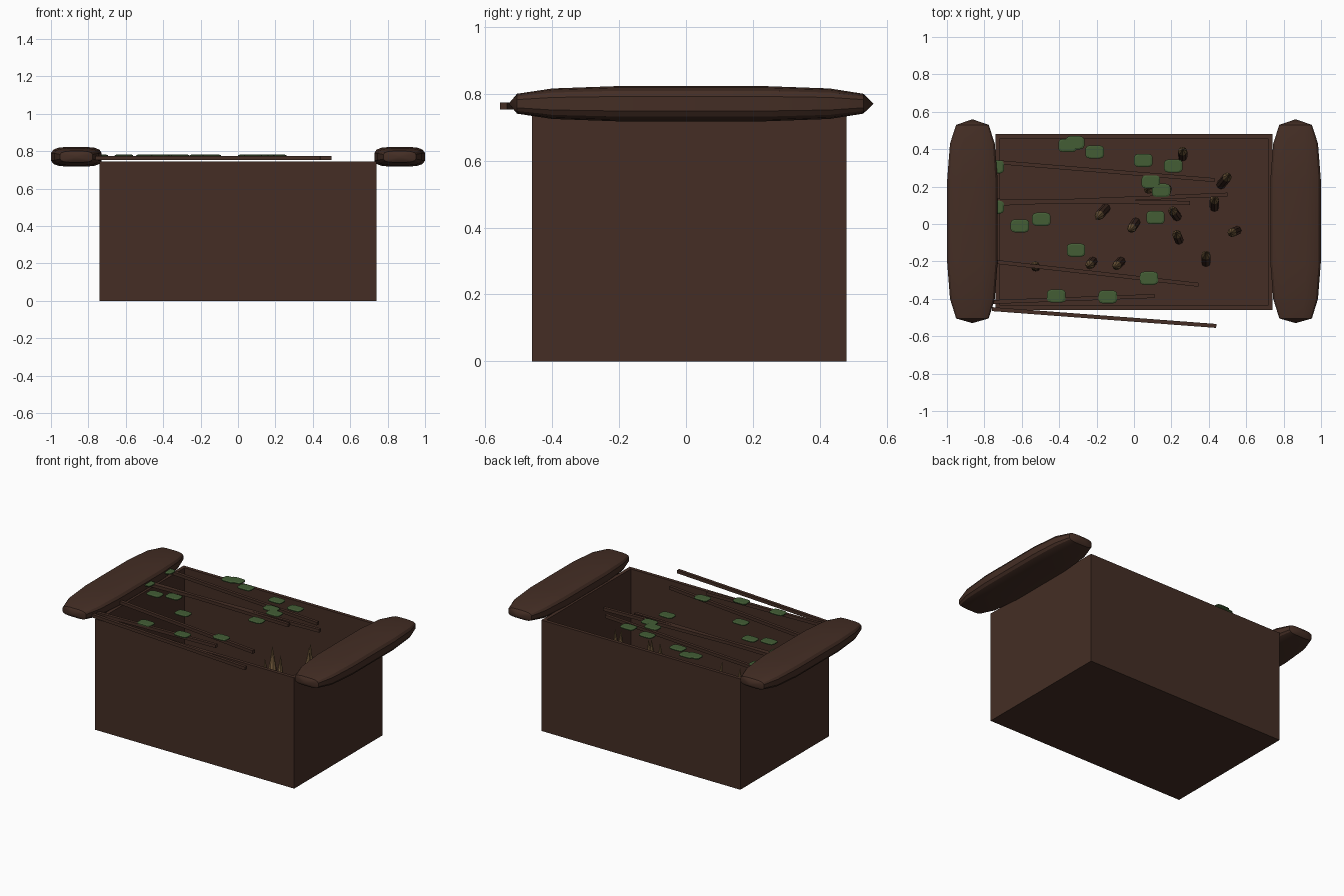
import bpy, bmesh, math
from mathutils import Vector

if "Cube" in bpy.data.objects:
    bpy.data.objects.remove(bpy.data.objects["Cube"])


def material(name, rgb):
    m = bpy.data.materials.new(name)
    m.diffuse_color = (*rgb, 1)
    m.use_nodes = True
    m.node_tree.nodes["Principled BSDF"].inputs["Base Color"].default_value = m.diffuse_color
    return m


BROWN = material("dark_wood", (0.058, 0.027, 0.018))
TAN = material("cut_wood", (0.19, 0.115, 0.05))
GREEN = material("leaf_green", (0.056, 0.11, 0.036))


def finish(name, bm, *mats):
    bmesh.ops.recalc_face_normals(bm, faces=bm.faces)
    me = bpy.data.meshes.new(name)
    bm.to_mesh(me)
    bm.free()
    for m in mats:
        me.materials.append(m)
    ob = bpy.data.objects.new(name, me)
    bpy.context.collection.objects.link(ob)
    return ob


def loft(bm, rings):
    """Skin a list of vertex rings (same count), a single-vertex ring is a point."""
    for a, b in zip(rings, rings[1:]):
        n = max(len(a), len(b))
        for i in range(n):
            j = (i + 1) % n
            if len(a) == 1:
                bm.faces.new((a[0], b[i], b[j]))
            elif len(b) == 1:
                bm.faces.new((a[i], a[j], b[0]))
            else:
                bm.faces.new((a[i], a[j], b[j], b[i]))


# open pit box: outer block with the top face inset and pushed down
X, Y0, Y1, H, WALL, FLOOR = 0.74, -0.46, 0.48, 0.745, 0.033, 0.03
bm = bmesh.new()
bmesh.ops.create_cube(bm, size=1)
for v in bm.verts:
    v.co = (v.co.x * 2 * X, (Y0 + Y1) / 2 + v.co.y * (Y1 - Y0), (v.co.z + 0.5) * H)
top = max(bm.faces, key=lambda f: f.calc_center_median().z)
bmesh.ops.inset_region(bm, faces=[top], thickness=WALL)
inner = bmesh.ops.extrude_discrete_faces(bm, faces=[top])["faces"][0]
for v in inner.verts:
    v.co.z = FLOOR
finish("pit_box", bm, BROWN)


# flattened logs lying over both ends
def rounded_section(n, w, h, power=0.55):
    pts = []
    for i in range(n):
        t = 2 * math.pi * (i + 0.5) / n
        c, s = math.cos(t), math.sin(t)
        pts.append((w * math.copysign(abs(c) ** power, c),
                    h * math.copysign(abs(s) ** power, s)))
    return pts


LOG = [(-0.53, 0, 0), (-0.505, 0.088, 0.03), (-0.40, 0.121, 0.046),
       (-0.21, 0.136, 0.053), (0.24, 0.136, 0.053), (0.43, 0.121, 0.046),
       (0.53, 0.088, 0.03), (0.56, 0, 0)]
for side, name in ((-1, "left_log"), (1, "right_log")):
    bm = bmesh.new()
    rings = []
    for y, w, h in LOG:
        if w == 0:
            rings.append([bm.verts.new((side * 0.864, y, 0.77))])
        else:
            rings.append([bm.verts.new((side * 0.864 + px, y, 0.77 + pz))
                          for px, pz in rounded_section(16, w, h)])
    loft(bm, rings)
    ob = finish(name, bm, BROWN)
    bpy.context.view_layer.objects.active = ob
    ob.select_set(True)
    bpy.ops.object.shade_smooth_by_angle(angle=math.radians(25))
    ob.select_set(False)

# sharpened stakes: tip x, tip y, tip z, base x, base y
STAKES = [
    (0.26, 0.40, 0.52, 0.26, 0.36), (0.51, 0.265, 0.56, 0.465, 0.21),
    (0.43, 0.14, 0.64, 0.43, 0.09), (0.20, 0.08, 0.61, 0.23, 0.04),
    (-0.205, 0.025, 0.43, -0.15, 0.085), (-0.025, -0.04, 0.44, 0.01, 0.01),
    (0.225, -0.045, 0.53, 0.24, -0.085), (0.515, -0.05, 0.54, 0.55, -0.035),
    (0.385, -0.15, 0.47, 0.385, -0.205), (-0.105, -0.235, 0.42, -0.07, -0.20),
    (-0.245, -0.228, 0.42, -0.22, -0.20), (-0.53, -0.22, 0.42, -0.525, -0.23),
    (0.07, 0.185, 0.45, 0.09, 0.19), (0.185, 0.19, 0.5, 0.165, 0.18),
]
for k, (tx, ty, tz, bx, by) in enumerate(STAKES):
    tip, base = Vector((tx, ty, tz)), Vector((bx, by, FLOOR - 0.01))
    neck = tip + (base - tip).normalized() * 0.15
    bm = bmesh.new()
    rings = []
    for c in (base, neck):
        rings.append([bm.verts.new(c + Vector((math.cos(a), math.sin(a), 0)) * 0.025)
                      for a in (i * math.pi / 4 for i in range(8))])
    rings.append([bm.verts.new(tip)])
    loft(bm, rings)
    bm.faces.new(rings[0])
    for f in bm.faces:
        f.material_index = 1 if len(f.verts) == 3 else 0
    finish(f"stake_{k + 1}", bm, BROWN, TAN)

# thin sticks across the opening: start x, y, end x, y
STICKS = [(-0.76, 0.333, 0.43, 0.235), (-0.76, 0.107, 0.50, 0.157),
          (-0.76, 0.125, 0.30, 0.113), (-0.76, -0.20, 0.345, -0.325),
          (-0.76, -0.417, 0.11, -0.385), (-0.76, -0.455, 0.44, -0.545)]
for k, (x0, y0, x1, y1) in enumerate(STICKS):
    bm = bmesh.new()
    bmesh.ops.create_cube(bm, size=1)
    bmesh.ops.scale(bm, vec=(math.hypot(x1 - x0, y1 - y0), 0.021, 0.021), verts=bm.verts)
    ob = finish(f"stick_{k + 1}", bm, BROWN)
    ob.location = ((x0 + x1) / 2, (y0 + y1) / 2, 0.763)
    ob.rotation_euler.z = math.atan2(y1 - y0, x1 - x0)

# leaves scattered on the sticks
LEAVES = [(-0.355, 0.42), (-0.315, 0.435), (-0.21, 0.385), (0.05, 0.34),
          (0.21, 0.31), (0.09, 0.225), (0.145, 0.18), (0.115, 0.035),
          (-0.61, -0.01), (-0.495, 0.025), (-0.31, -0.14), (0.08, -0.29),
          (-0.415, -0.385), (-0.14, -0.39), (-0.745, 0.305), (-0.745, 0.09)]
for k, (x, y) in enumerate(LEAVES):
    bm = bmesh.new()
    rings = [[bm.verts.new((x + px * s, y + py * s, 0.775 + z))
              for px, py in rounded_section(12, 0.05, 0.036, 0.5)]
             for s, z in ((0.8, -0.007), (1, -0.003), (1, 0.003), (0.8, 0.007))]
    loft(bm, rings)
    bm.faces.new(rings[0])
    bm.faces.new(rings[-1])
    finish(f"leaf_{k + 1}", bm, GREEN)
